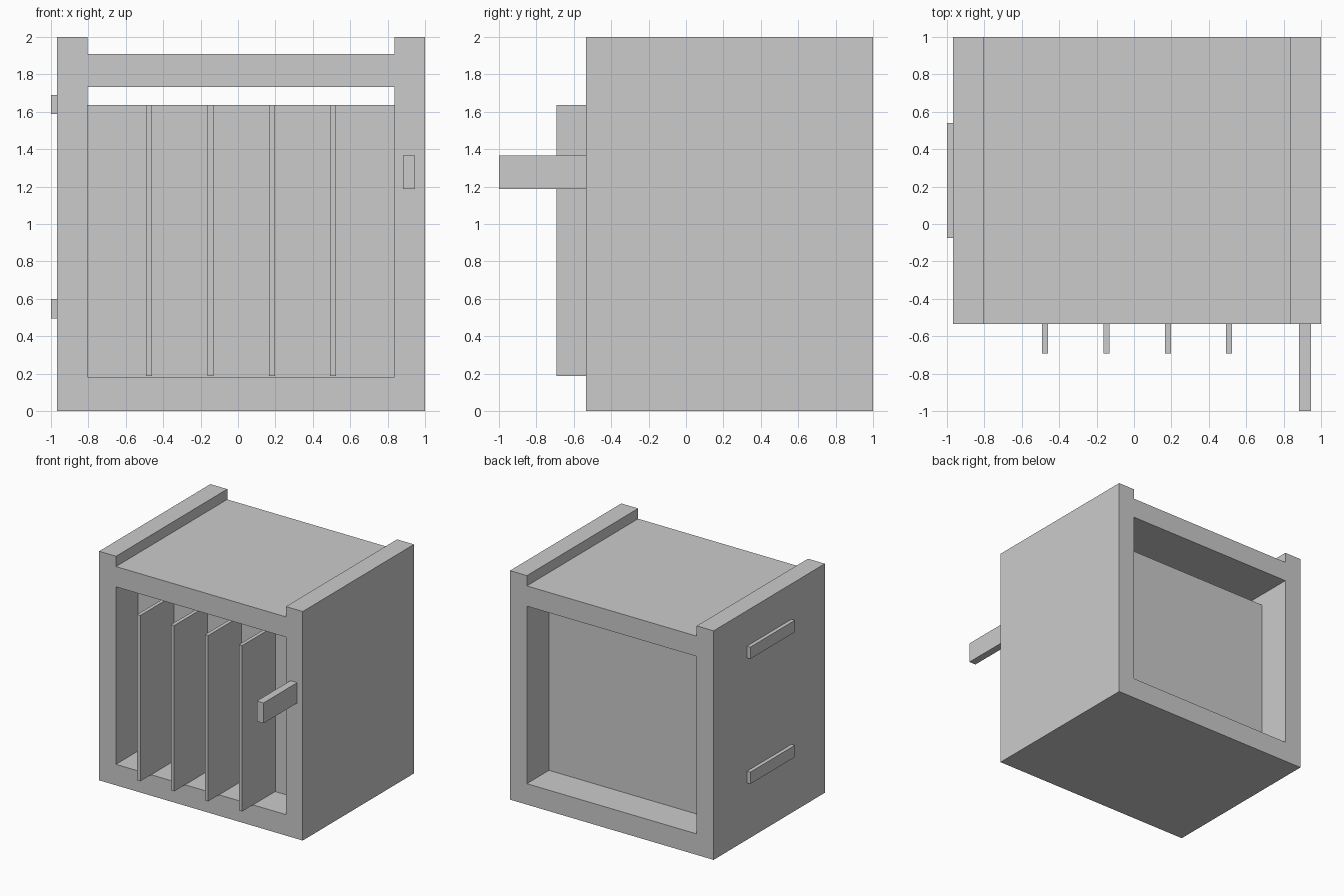
import bpy, bmesh

if "Cube" in bpy.data.objects:
    bpy.data.objects.remove(bpy.data.objects["Cube"])

MID = 0.0165                    # x centre of the cabinet body
FRONT, BACK = -0.535, 1.0       # y limits of the body
X = [-0.967, -0.804, 0.837, 1.0]        # outer and inner faces of the side walls
Z = [0.0, 0.183, 1.733, 1.91, 2.0]      # floor, opening, roof, raised rails


def finish(bm, name):
    bmesh.ops.recalc_face_normals(bm, faces=bm.faces)
    mesh = bpy.data.meshes.new(name)
    bm.to_mesh(mesh)
    bm.free()
    obj = bpy.data.objects.new(name, mesh)
    bpy.context.collection.objects.link(obj)
    return obj


def box(name, x0, x1, y0, y1, z0, z1):
    bm = bmesh.new()
    bmesh.ops.create_cube(bm, size=1)
    for v in bm.verts:
        v.co.x = x0 if v.co.x < 0 else x1
        v.co.y = y0 if v.co.y < 0 else y1
        v.co.z = z0 if v.co.z < 0 else z1
    return finish(bm, name)


# Cabinet frame: front profile with the opening and roof channel left out, extruded back
bm = bmesh.new()
verts = {(i, k): bm.verts.new((x, FRONT, z))
         for i, x in enumerate(X) for k, z in enumerate(Z)}
for i in range(3):
    for k in range(4):
        if i == 1 and k in (1, 3):
            continue
        bm.faces.new([verts[i, k], verts[i + 1, k],
                      verts[i + 1, k + 1], verts[i, k + 1]])
result = bmesh.ops.extrude_face_region(bm, geom=bm.faces[:], use_keep_orig=True)
moved = [g for g in result["geom"] if isinstance(g, bmesh.types.BMVert)]
bmesh.ops.translate(bm, verts=moved, vec=(0, BACK - FRONT, 0))
finish(bm, "cabinet_frame")

# Solid core inside the frame, leaving a gap under the roof
CORE_FRONT = -0.23
box("inner_core", X[1], X[2], CORE_FRONT, 0.695, Z[1], 1.635)

# Four vertical fins standing out from the core
for n in range(4):
    cx = MID + (n - 1.5) * 0.328
    box(f"front_fin_{n + 1}", cx - 0.016, cx + 0.016, -0.692, CORE_FRONT, 0.187, 1.635)

# Handle on the front of the right wall
box("front_handle", 0.882, 0.947, -1.0, FRONT, 1.187, 1.365)

# Two mounting strips on the left side
for label, z0 in (("lower", 0.496), ("upper", 1.588)):
    box(f"{label}_side_strip", -1.0, X[0], -0.075, 0.54, z0, z0 + 0.103)
